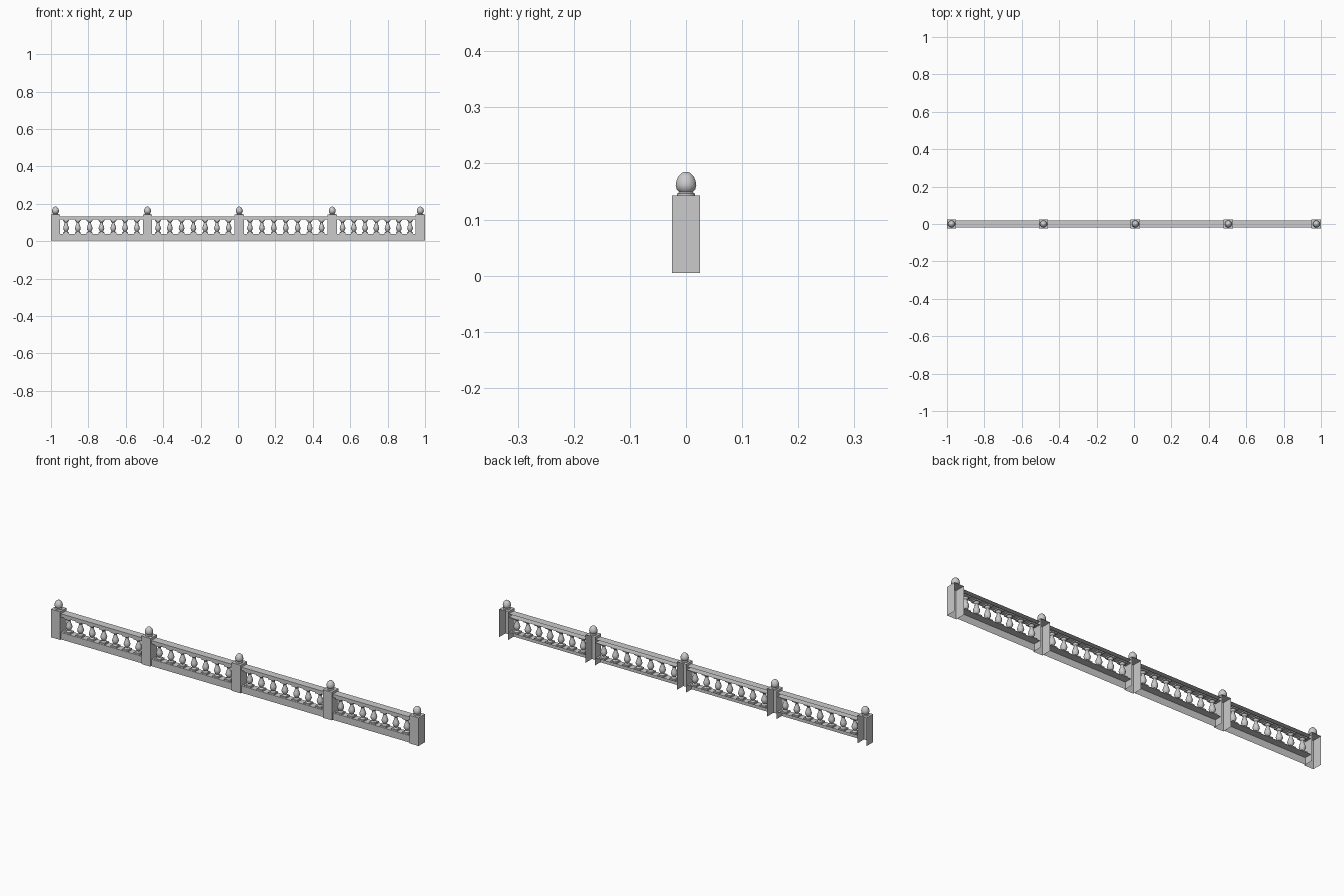
import bpy, bmesh, math

if "Cube" in bpy.data.objects:
    bpy.data.objects.remove(bpy.data.objects["Cube"])

Z0 = 0.005
POSTS = [-0.976, -0.484, 0.007, 0.504, 0.975]
HALF = 0.025


def finish(bm, name, smooth=False):
    mesh = bpy.data.meshes.new(name)
    bm.to_mesh(mesh)
    bm.free()
    obj = bpy.data.objects.new(name, mesh)
    bpy.context.collection.objects.link(obj)
    if smooth:
        bpy.ops.object.select_all(action='DESELECT')
        obj.select_set(True)
        bpy.context.view_layer.objects.active = obj
        bpy.ops.object.shade_smooth_by_angle(angle=math.radians(40))
    return obj


def add_box(bm, x0, x1, y0, y1, z0, z1, open_sides=()):
    """Box; open_sides lists outward directions left without a face."""
    verts = bmesh.ops.create_cube(bm, size=1)["verts"]
    faces = {f for v in verts for f in v.link_faces}
    drop = []
    for f in faces:
        f.normal_update()
        if any(f.normal.dot(d) > 0.9 for d in map(Vector, open_sides)):
            drop.append(f)
    for v in verts:
        v.co = (x0 + (v.co.x + 0.5) * (x1 - x0),
                y0 + (v.co.y + 0.5) * (y1 - y0),
                z0 + (v.co.z + 0.5) * (z1 - z0))
    bmesh.ops.delete(bm, geom=drop, context='FACES')


def add_lathe(bm, x, profile, sides):
    rings = []
    for r, z in profile:
        rings.append([bm.verts.new((x + r * math.cos(2 * math.pi * i / sides),
                                    r * math.sin(2 * math.pi * i / sides), z))
                      for i in range(sides)])
    for a, b in zip(rings, rings[1:]):
        for i in range(sides):
            j = (i + 1) % sides
            bm.faces.new((a[i], a[j], b[j], b[i]))
    bm.faces.new(rings[-1])


from mathutils import Vector
BACK, DOWN = (0, 1, 0), (0, 0, -1)

FINIAL = [(0.016, 0.143), (0.016, 0.146), (0.012, 0.149), (0.017, 0.154),
          (0.0188, 0.161), (0.0175, 0.169), (0.014, 0.177), (0.008, 0.183), (0.002, 0.185)]
BALUSTER = [(0.013, 0.046), (0.012, 0.050), (0.008, 0.053), (0.013, 0.061),
            (0.0155, 0.069), (0.013, 0.079), (0.008, 0.092), (0.007, 0.100),
            (0.012, 0.105), (0.013, 0.110)]

# Posts, hollow and open at the back, each with a ball finial
for n, x in enumerate(POSTS, 1):
    bm = bmesh.new()
    add_box(bm, x - HALF, x + HALF, -HALF, HALF, Z0, 0.143, (BACK, DOWN))
    finish(bm, f"post_{n}")
    bm = bmesh.new()
    add_lathe(bm, x, FINIAL, 14)
    finish(bm, f"ball_finial_{n}", True)

# Bays between posts: rails and turned balusters with square end blocks
COUNT = 7
for n, (a, b) in enumerate(zip(POSTS, POSTS[1:]), 1):
    x0, x1 = a + HALF, b - HALF
    bm = bmesh.new()
    add_box(bm, x0, x1, -0.018, 0.018, Z0, 0.039, (BACK, DOWN))
    finish(bm, f"bottom_rail_{n}")
    bm = bmesh.new()
    add_box(bm, x0, x1, -0.018, 0.02, 0.115, 0.131, (BACK,))
    finish(bm, f"top_rail_{n}")

    turned, blocks = bmesh.new(), bmesh.new()
    step = (x1 - x0) / COUNT
    for i in range(COUNT):
        x = x0 + step * (i + 0.5)
        add_lathe(turned, x, BALUSTER, 10)
        for z0, z1 in ((0.039, 0.046), (0.109, 0.115)):
            add_box(blocks, x - 0.016, x + 0.016, -0.016, 0.016, z0, z1)
    finish(turned, f"balusters_{n}", True)
    finish(blocks, f"baluster_blocks_{n}")
